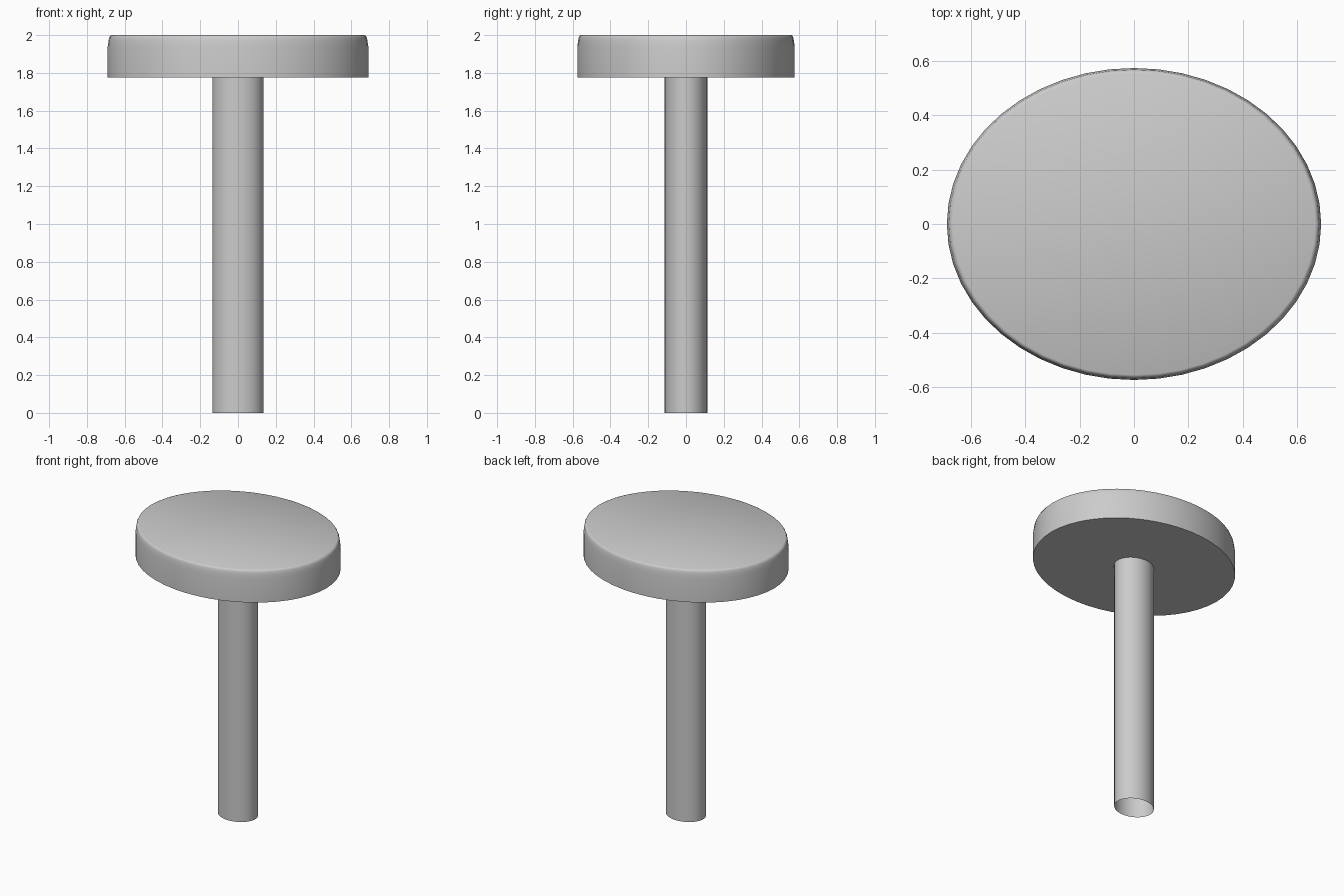
import bpy, bmesh
from math import cos, sin, pi, radians

if "Cube" in bpy.data.objects:
    bpy.data.objects.remove(bpy.data.objects["Cube"])

SIDES = 48
RATIO = 0.575 / 0.69   # depth of the ellipse relative to its width


def lathe(name, profile, cap_top=False):
    """Sweep a (radius, z) profile, listed from top to bottom, round an ellipse."""
    bm = bmesh.new()
    rings = [[bm.verts.new((r * cos(2 * pi * i / SIDES),
                            r * RATIO * sin(2 * pi * i / SIDES), z))
              for i in range(SIDES)] for r, z in profile]
    if cap_top:
        bm.faces.new(rings[0])
    for a, b in zip(rings, rings[1:]):
        for i in range(SIDES):
            j = (i + 1) % SIDES
            bm.faces.new((a[i], b[i], b[j], a[j]))
    mesh = bpy.data.meshes.new(name)
    bm.to_mesh(mesh)
    bm.free()
    obj = bpy.data.objects.new(name, mesh)
    bpy.context.collection.objects.link(obj)
    bpy.ops.object.select_all(action='DESELECT')
    obj.select_set(True)
    bpy.context.view_layer.objects.active = obj
    bpy.ops.object.shade_smooth_by_angle(angle=radians(40))
    return obj


# Oval head with a softened top rim, running into a hollow stem open at the foot
lathe("oval_head_and_stem", [
    (0.668, 2.0), (0.677, 1.996), (0.683, 1.985), (0.686, 1.965),
    (0.69, 1.94), (0.69, 1.775), (0.135, 1.775), (0.135, 0.0)], cap_top=True)
